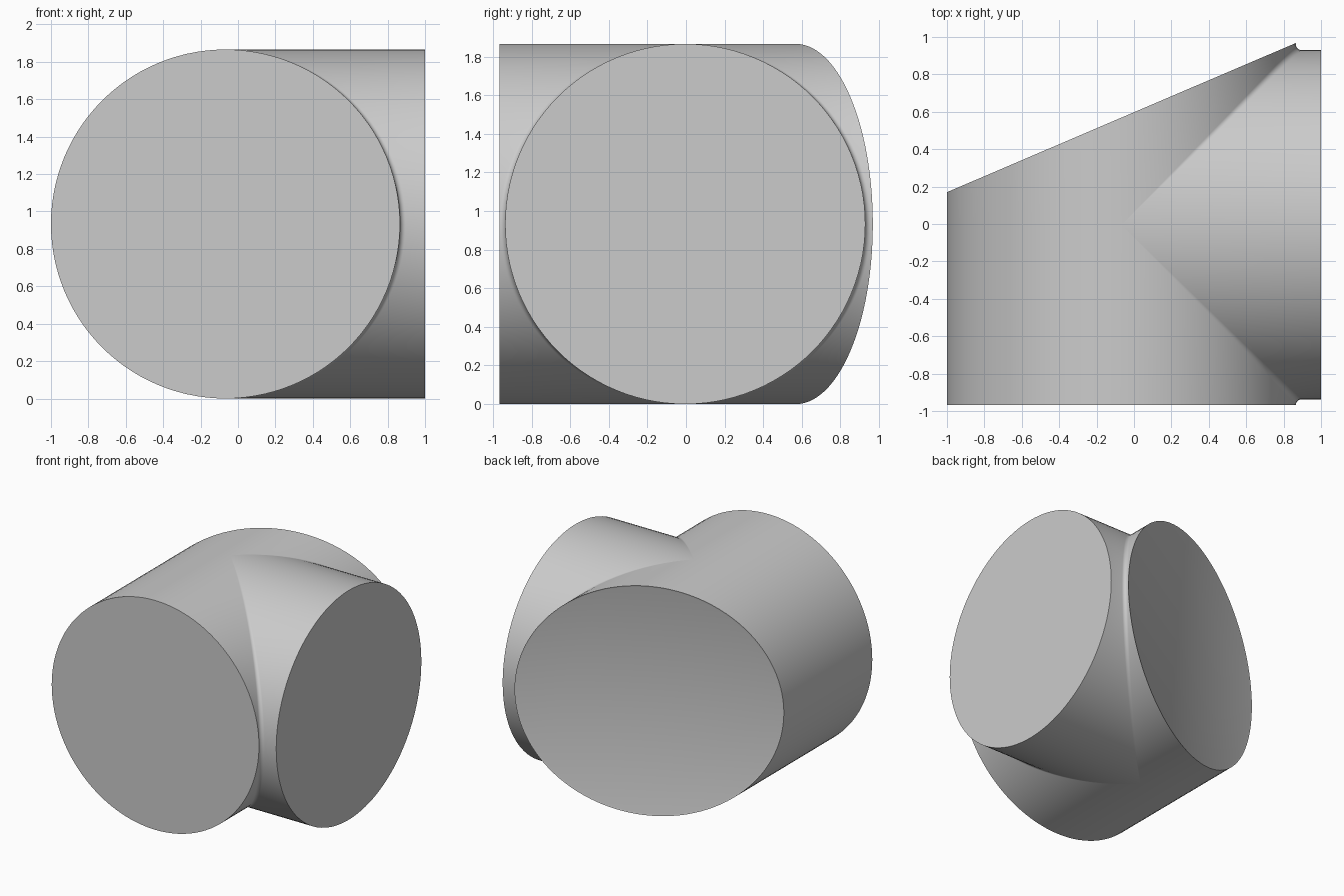
import bpy, bmesh
from math import sin, cos, pi
from mathutils import Vector

cube = bpy.data.objects.get("Cube")
if cube:
    bpy.data.objects.remove(cube, do_unlink=True)

R, FILLET = 0.933, 0.03          # pipe radius, blend radius
XA, YB, ZC = -0.067, -0.004, R   # main pipe axis x, branch axis y, height
FRONT, END = -0.967, 1.0
HALF, ARC = 56, 8


def slant_y(x):
    return 0.17 + 0.4276 * (x + 1)


def branch_path(t, side):
    """Main pipe end, blend with the branch, then the branch end."""
    c, s = cos(t), sin(t)
    n_main, n_branch = Vector((c, 0, s)), Vector((0, side * c, s))
    big = R + FILLET
    centre = Vector((XA + big * c, YB + side * big * c, ZC + big * s))
    x = XA + R * c
    pts = [Vector((x, FRONT if side < 0 else slant_y(x), ZC + R * s))]
    for i in range(ARC + 1):
        u = i / ARC
        ang = n_main.angle(n_branch)
        if ang < 1e-4:
            n = n_main
        else:
            n = (n_main * sin((1 - u) * ang) + n_branch * sin(u * ang)) / sin(ang)
        pts.append(centre - FILLET * n)
    pts.append(Vector((END, YB + side * R * c, ZC + R * s)))
    return pts


def plain_path(t):
    """Straight side of the main pipe, away from the branch."""
    x, z = XA + R * cos(t), ZC + R * sin(t)
    return [Vector((x, y, z)) for y in (FRONT, YB, slant_y(x))]


def skin(bm, paths):
    rows = [[bm.verts.new(p) for p in path] for path in paths]
    for a, b in zip(rows, rows[1:]):
        for i in range(len(a) - 1):
            bm.faces.new((a[i], b[i], b[i + 1], a[i + 1]))


# Pipe walls
bm = bmesh.new()
angles = [-pi / 2 + pi * i / HALF for i in range(HALF + 1)]
for side in (-1, 1):
    skin(bm, [branch_path(t, side) for t in angles])
skin(bm, [plain_path(t + pi) for t in angles])
bmesh.ops.remove_doubles(bm, verts=bm.verts, dist=1e-4)
bmesh.ops.dissolve_degenerate(bm, edges=bm.edges, dist=1e-5)

# Three flat end caps
rim = [e for e in bm.edges if e.is_boundary]
bmesh.ops.holes_fill(bm, edges=rim, sides=0)
bmesh.ops.recalc_face_normals(bm, faces=bm.faces)

# Thin rim on the slanted end
bm.faces.ensure_lookup_table()
slanted = [f for f in bm.faces if len(f.verts) > HALF and f.normal.y > 0.5]
bmesh.ops.inset_region(bm, faces=slanted, thickness=0.012, depth=-0.004)

mesh = bpy.data.meshes.new("pipe_junction")
bm.to_mesh(mesh)
bm.free()
junction = bpy.data.objects.new("pipe_junction", mesh)
bpy.context.collection.objects.link(junction)

# Colour
grey = bpy.data.materials.new("light_grey")
grey.use_nodes = True
colour = (0.6, 0.6, 0.6, 1)
grey.diffuse_color = colour
grey.node_tree.nodes["Principled BSDF"].inputs["Base Color"].default_value = colour
mesh.materials.append(grey)

bpy.ops.object.select_all(action="DESELECT")
junction.select_set(True)
bpy.context.view_layer.objects.active = junction
bpy.ops.object.shade_smooth_by_angle(angle=pi / 6)
